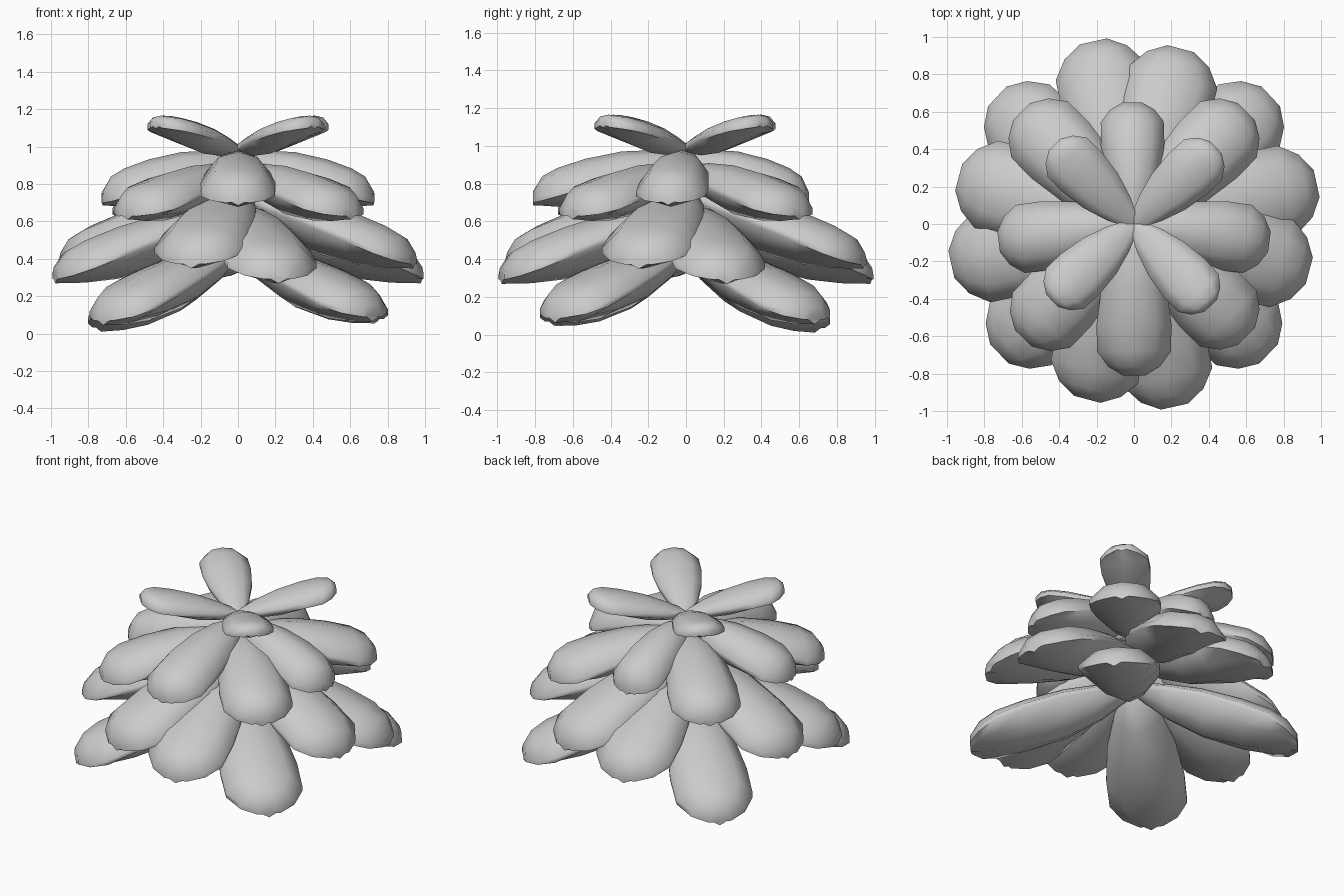
import bpy, bmesh, math
from mathutils import Matrix, Vector

if "Cube" in bpy.data.objects:
    bpy.data.objects.remove(bpy.data.objects["Cube"])

# Leaf stations: position along length, relative half width, top height, underside depth, rim drop
STATIONS = [(0.0, .22, .25, .2, 0), (.2, .6, .72, .75, 0), (.42, .87, .97, 1.0, 0),
            (.66, 1.0, 1.0, .92, .08), (.84, .99, .88, .7, .16), (.94, .7, .68, .52, .2), (1.0, .3, .15, .42, .2)]


def leaf(name, yaw, reach, half_w, z_base, z_tip, top, bottom):
    """Thick fleshy paddle leaf: thin rim, domed top and deep keeled underside."""
    bm = bmesh.new()
    rings = []
    for t, w, up, dn, drop in STATIONS:
        x, hw = t * reach, w * half_w
        z = z_base + (z_tip - z_base) * t
        u, d, r = top * up, bottom * dn, -bottom * drop
        ring = [(-hw, r + .015), (-.6 * hw, .78 * u), (0, u), (.6 * hw, .78 * u), (hw, r + .015),
                (hw, r - .015), (.58 * hw, -.68 * d), (0, -d), (-.58 * hw, -.68 * d), (-hw, r - .015)]
        rings.append([bm.verts.new((x, y, z + dz)) for y, dz in ring])
    n = len(rings[0])
    for a, b in zip(rings, rings[1:]):
        for i in range(n):
            j = (i + 1) % n
            bm.faces.new((a[i], a[j], b[j], b[i]))
    bm.faces.new(rings[0])
    bm.faces.new(rings[-1])
    bmesh.ops.recalc_face_normals(bm, faces=bm.faces)
    bmesh.ops.rotate(bm, verts=bm.verts, cent=Vector(), matrix=Matrix.Rotation(math.radians(yaw), 3, 'Z'))
    me = bpy.data.meshes.new(name)
    bm.to_mesh(me)
    bm.free()
    ob = bpy.data.objects.new(name, me)
    bpy.context.collection.objects.link(ob)
    bpy.context.view_layer.objects.active = ob
    ob.select_set(True)
    bpy.ops.object.shade_smooth_by_angle(angle=math.radians(60))
    ob.select_set(False)


# Crown: four raised leaves
for yaw in (43, 135, 223, 313):
    leaf("crown_leaf", yaw, .60, .15, .98, 1.13, .065, .08)

# Second tier: four leaves growing toward the front
for yaw, reach, hw in ((91, .65, .17), (-7.5, .73, .185), (187.5, .73, .185), (270, .81, .2)):
    leaf("upper_leaf", yaw, reach, hw, .92, .74, .13, .13)

# Third tier: diagonal leaves
for yaw in (45, 135, 226, 315):
    leaf("middle_leaf", yaw, .85, .215, .86, .67, .12, .14)

# Wide tier: pairs of long leaves, one slightly above the other
for k in range(4):
    leaf("wide_leaf_high", 255 + 90 * k, .97, .245, .74, .42, .12, .17)
    leaf("wide_leaf_low", 282.5 + 90 * k, 1.0, .245, .66, .34, .12, .17)

# Base tier: drooping diagonal leaves
for yaw, tip in ((43, .13), (137, .085), (224, .12), (316, .14)):
    leaf("base_leaf", yaw, 1.0, .24, .46, tip, .11, .18)
